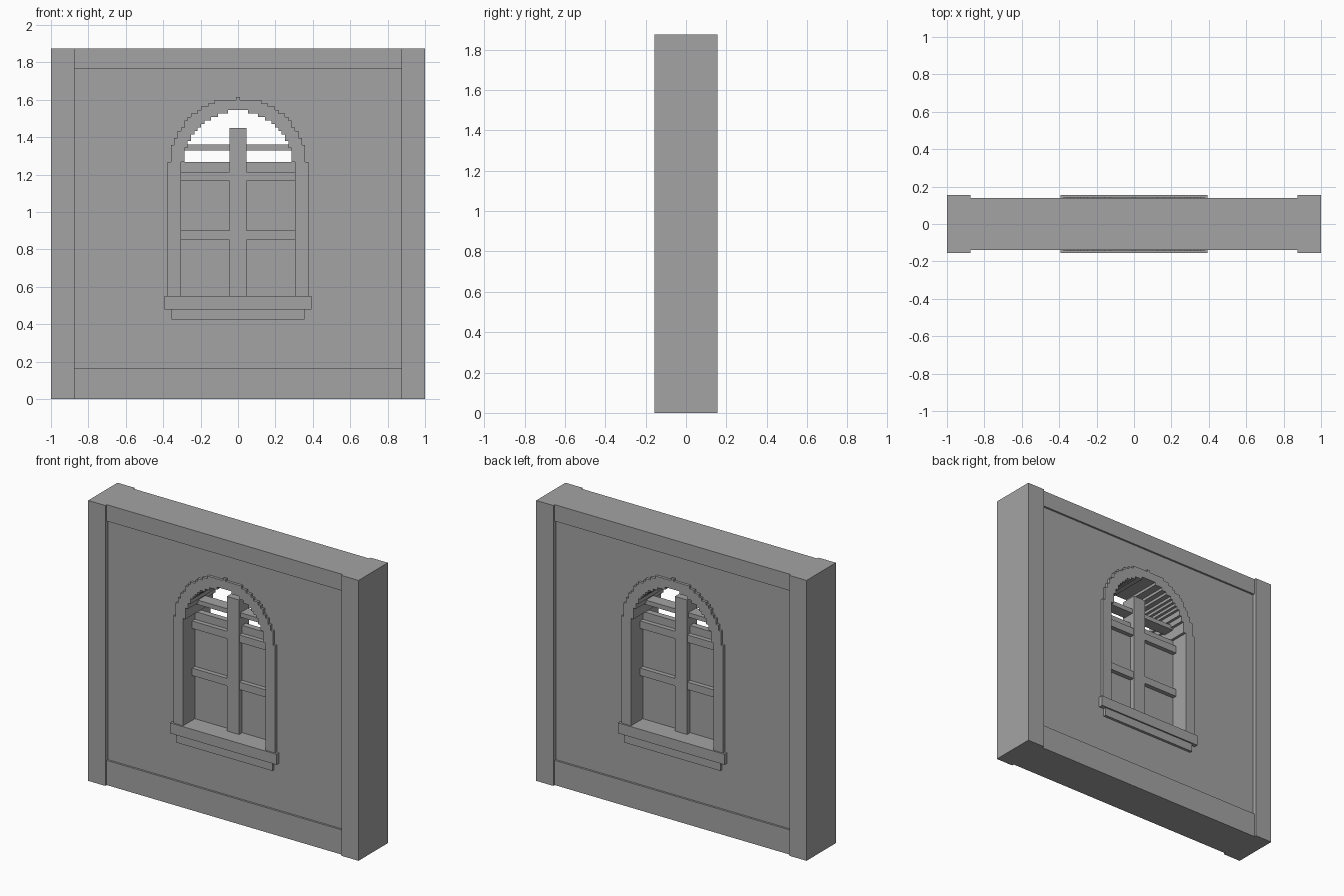
import bpy, bmesh, math

if "Cube" in bpy.data.objects:
    bpy.data.objects.remove(bpy.data.objects["Cube"])

stone = bpy.data.materials.new("plain grey")
stone.use_nodes = True
GREY = (0.37, 0.37, 0.37, 1)
stone.diffuse_color = GREY
stone.node_tree.nodes["Principled BSDF"].inputs["Base Color"].default_value = GREY

HEIGHT = 1.875
SPRING = 1.235      # centre height of the arch
SILL_TOP = 0.55


def prism(name, outline, depth):
    """Extrude an (x, z) outline symmetrically to y = -depth .. depth."""
    bm = bmesh.new()
    face = bm.faces.new([bm.verts.new((x, -depth, z)) for x, z in outline])
    new = bmesh.ops.extrude_face_region(bm, geom=[face])["geom"]
    verts = [v for v in new if isinstance(v, bmesh.types.BMVert)]
    bmesh.ops.translate(bm, verts=verts, vec=(0, 2 * depth, 0))
    bmesh.ops.recalc_face_normals(bm, faces=bm.faces)
    mesh = bpy.data.meshes.new(name)
    bm.to_mesh(mesh)
    bm.free()
    mesh.materials.append(stone)
    obj = bpy.data.objects.new(name, mesh)
    bpy.context.collection.objects.link(obj)
    return obj


def block(name, x0, x1, z0, z1, depth):
    return prism(name, [(x0, z0), (x1, z0), (x1, z1), (x0, z1)], depth)


def stepped_arch(half, columns, top, bottom):
    """Outline from bottom left, over a stair-stepped arch, to bottom right."""
    width = half / columns
    step = 0.0185
    right = []
    for i in range(columns):
        outer = (i + 1) * width
        z = SPRING + math.sqrt((half + 0.002) ** 2 - outer ** 2)
        z = min(top, top - step * round((top - z) / step))
        if right and abs(right[-1][1] - z) < 1e-5:
            right[-1] = (outer, z)
        else:
            if right:
                right.append((right[-1][0], z))
            right.append((outer, z))
    right.append((half, bottom))
    return [(-x, z) for x, z in reversed(right)] + right


# Wall panel with a hidden arched cut behind the trim
wall = block("wall_panel", -0.9, 0.9, 0.05, HEIGHT - 0.05, 0.127)
cutter = prism("opening_cutter", stepped_arch(0.34, 19, 1.575, 0.5), 0.3)
cutter.hide_render = True
mod = wall.modifiers.new("opening", "BOOLEAN")
mod.operation = "DIFFERENCE"
mod.solver = "EXACT"
mod.object = cutter
bpy.context.view_layer.objects.active = wall
bpy.ops.object.modifier_apply(modifier="opening")
bpy.data.objects.remove(cutter)

# Frame around the wall
block("bottom_band", -0.88, 0.88, 0, 0.165, 0.14)
block("top_band", -0.88, 0.88, 1.765, HEIGHT, 0.14)
for side, x0, x1 in (("right", -1, -0.873), ("left", 0.873, 1)):
    block(side + "_pillar", x0, x1, 0, HEIGHT, 0.155)

# Arched trim, stepped inside and out
outer = stepped_arch(0.377, 21, 1.6, SILL_TOP)
inner = stepped_arch(0.305, 17, 1.545, SILL_TOP)
prism("arch_trim", outer + inner[::-1], 0.145)
block("arch_peak", -0.01, 0.01, 1.59, 1.615, 0.145)

# Sill and apron
block("sill", -0.393, 0.393, 0.48, SILL_TOP, 0.155)
block("apron", -0.356, 0.356, 0.425, 0.485, 0.145)

# Window pane and glazing bars
block("pane", -0.31, 0.31, 0.54, 1.267, 0.02)
block("mullion", -0.045, 0.045, 0.54, 1.45, 0.053)
for name, z0, z1, depth in (("lower", 0.85, 0.9, 0.05),
                            ("middle", 1.165, 1.215, 0.05),
                            ("upper", 1.33, 1.36, 0.04)):
    block(name + "_bar", -0.31, 0.31, z0, z1, depth)
